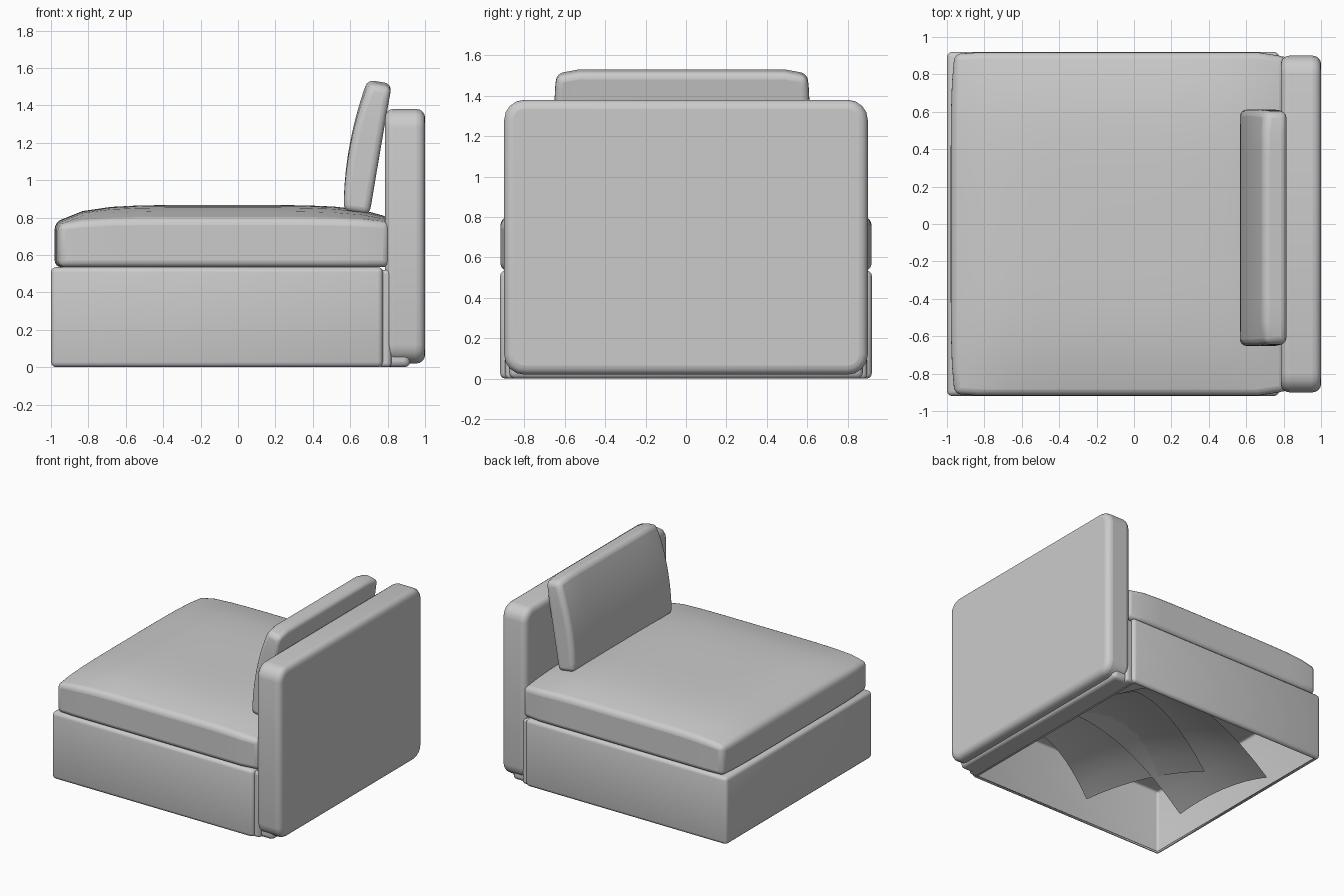
import bpy, bmesh
from math import radians
from mathutils import Vector

if "Cube" in bpy.data.objects:
    bpy.data.objects.remove(bpy.data.objects["Cube"])


def finish(name, bm, bevel=0.0, segs=3, shell=0.0):
    bmesh.ops.recalc_face_normals(bm, faces=bm.faces)
    me = bpy.data.meshes.new(name)
    bm.to_mesh(me)
    bm.free()
    ob = bpy.data.objects.new(name, me)
    bpy.context.collection.objects.link(ob)
    if shell:
        m = ob.modifiers.new("shell", 'SOLIDIFY')
        m.thickness, m.offset = shell, -1
    if bevel:
        m = ob.modifiers.new("bevel", 'BEVEL')
        m.width, m.segments = bevel, segs
        m.limit_method, m.angle_limit = 'ANGLE', radians(40)
    bpy.ops.object.select_all(action='DESELECT')
    bpy.context.view_layer.objects.active = ob
    ob.select_set(True)
    bpy.ops.object.shade_smooth_by_angle(angle=radians(40))
    return ob


def box_mesh(lo, hi):
    bm = bmesh.new()
    bmesh.ops.create_cube(bm, size=1)
    for v in bm.verts:
        v.co = Vector([lo[i] + (v.co[i] + .5) * (hi[i] - lo[i]) for i in range(3)])
    return bm


def edges_along(bm, axes):
    return [e for e in bm.edges
            if any(abs((e.verts[0].co - e.verts[1].co).normalized()[a]) > .9 for a in axes)]


def round_edges(bm, axes, r, segs=4):
    bmesh.ops.bevel(bm, geom=edges_along(bm, axes), offset=r, segments=segs,
                    profile=.5, affect='EDGES')


def soft_block(name, shape, axes, cuts, bevel):
    # cube in -1..1, gridded along two axes, pushed into shape by a function
    bm = bmesh.new()
    bmesh.ops.create_cube(bm, size=2)
    bmesh.ops.subdivide_edges(bm, edges=edges_along(bm, axes), cuts=cuts, use_grid_fill=True)
    for v in bm.verts:
        v.co = Vector(shape(*v.co))
    return finish(name, bm, bevel, 4)


# Hollow base, rounded all over and open underneath
bm = box_mesh((-1, -.92, 0), (.775, .92, .535))
round_edges(bm, (0, 1, 2), .028, 3)
bm.normal_update()
bottom = [f for f in bm.faces if f.normal.z < -.99]
bmesh.ops.delete(bm, geom=bottom, context='FACES')
finish("base", bm, shell=.012)

# Inset block and foot rail joining base to backrest
finish("base_rear_block", box_mesh((.75, -.895, 0), (.82, .895, .52)), .02)
finish("rear_rail", box_mesh((.77, -.875, 0), (.92, .875, .1)), .03)

# Backrest slab with rounded corners
bm = box_mesh((.785, -.9, .02), (1, .9, 1.38))
round_edges(bm, (0,), .1)
finish("backrest", bm, .045, 4)


# Domed seat cushion
def seat(u, v, w):
    x = -.085 + u * .895
    y = v * .918
    if u > .85:
        y *= .975
    if u < -.9:
        y *= .99
        x += .02 * abs(v) ** 6
    fx = 1 - abs(u) ** 5 * (.7 if u > 0 else 1)
    fy = 1 - abs(v) ** 4
    top = .765 + .03 * fx + .072 * fx ** .8 * fy + (.01 * fy if u < 0 else 0) * (1 - fx)
    return x, y, .535 + (top - .535) * (w + 1) / 2


soft_block("seat_cushion", seat, (0, 1), 11, .035)


# Leaning back pillow with a bulged front
def pillow(u, v, w):
    t = (w + 1) / 2
    back = .703 + .118 * t
    edge = max(0, abs(v) - .8) / .2
    thick = .138 + .13 * t * (1 - t) - .01 * t - .012 * edge * t
    x = back - thick * (1 - u) / 2
    z = .815 + .70 * t - .02 * edge ** 2 * t ** 4 + .022 * (1 - u) / 2
    return x, -.02 + v * (.632 - .012 * edge * max(0, w) ** 4), z


soft_block("back_pillow", pillow, (1, 2), 9, .035)


# Loose sagging lining sheets inside the base
def sheet(name, corners, rise, n=8):
    bm = bmesh.new()
    a, b, c, d = [Vector(p) for p in corners]
    rows = []
    for i in range(n + 1):
        s, row = i / n, []
        for j in range(n + 1):
            t = j / n
            p = a.lerp(b, s).lerp(d.lerp(c, s), t)
            p.z += rise * (2 * s * (1 - s) + 4 * t * (1 - t)) * .75
            row.append(bm.verts.new(p))
        rows.append(row)
    for i in range(n):
        for j in range(n):
            bm.faces.new((rows[i][j], rows[i + 1][j], rows[i + 1][j + 1], rows[i][j + 1]))
    bmesh.ops.reverse_faces(bm, faces=bm.faces)
    return finish(name, bm)


sheet("lining_sheet_a", [(-.23, -.81, .14), (-.63, .05, .14), (.5, .61, .15), (.73, -.31, .15)], .15)
sheet("lining_sheet_b", [(-.79, -.42, .05), (-.92, .41, .04), (.34, .72, .2), (.5, -.07, .25)], .15)
